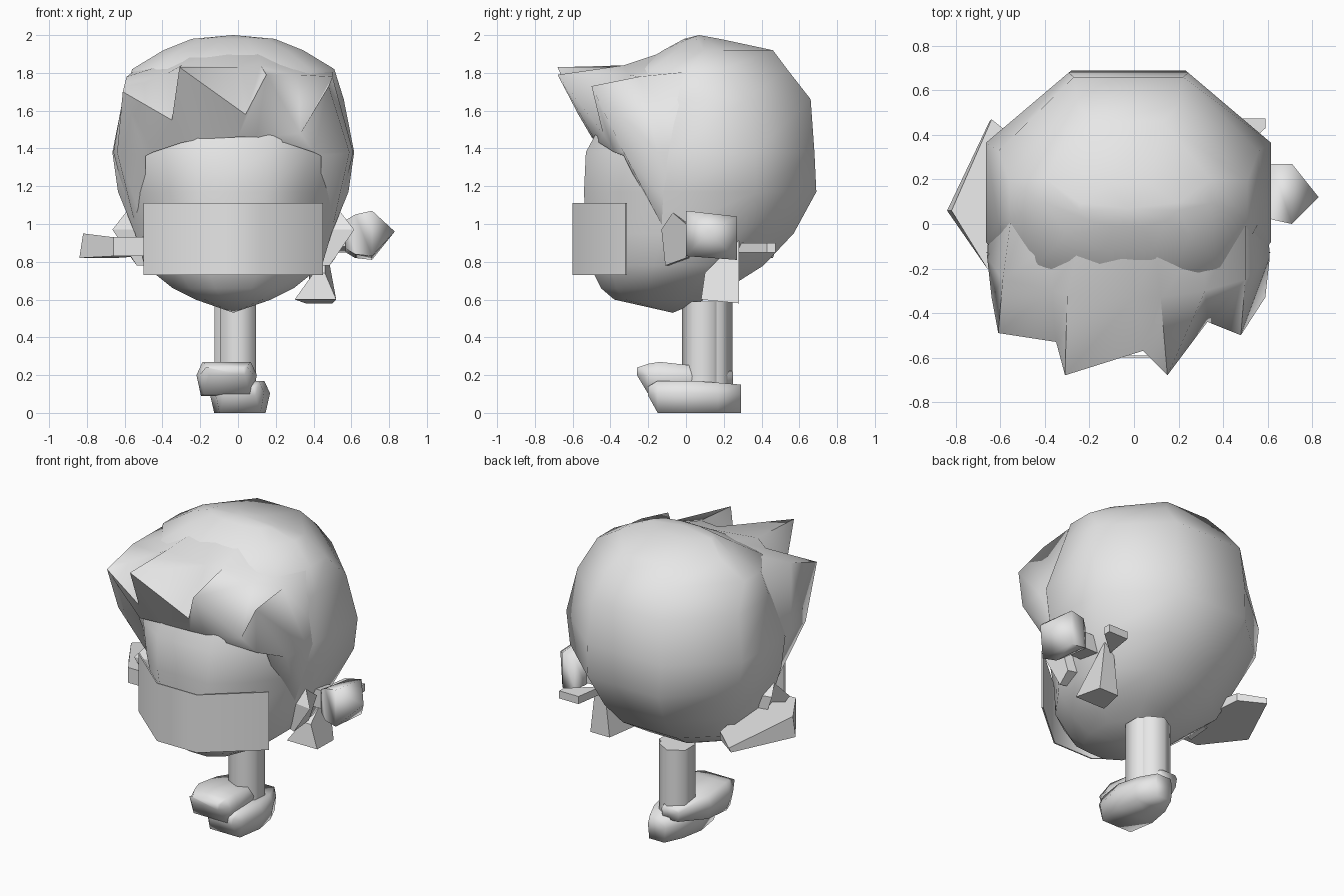
import bpy, bmesh, math

cube = bpy.data.objects.get("Cube")
if cube:
    bpy.data.objects.remove(cube, do_unlink=True)

grey = bpy.data.materials.new("light_grey")
grey.use_nodes = True
grey.diffuse_color = (0.8, 0.8, 0.8, 1)
grey.node_tree.nodes["Principled BSDF"].inputs["Base Color"].default_value = (0.8, 0.8, 0.8, 1)


def finish(name, bm, angle):
    mesh = bpy.data.meshes.new(name)
    bm.to_mesh(mesh)
    bm.free()
    mesh.materials.append(grey)
    obj = bpy.data.objects.new(name, mesh)
    bpy.context.collection.objects.link(obj)
    bpy.ops.object.select_all(action='DESELECT')
    obj.select_set(True)
    bpy.context.view_layer.objects.active = obj
    bpy.ops.object.shade_smooth_by_angle(angle=math.radians(angle))


def loft(name, rows, closed=True, start=None, end=None, angle=60):
    """Skin rows of points; start and end are optional poles."""
    bm = bmesh.new()
    grid = [[bm.verts.new(p) for p in row] for row in rows]
    n = len(rows[0])
    for a, b in zip(grid, grid[1:]):
        for i in range(n if closed else n - 1):
            j = (i + 1) % n
            bm.faces.new((a[i], a[j], b[j], b[i]))
    if closed:
        for pole, ring in ((start, grid[0]), (end, grid[-1])):
            if pole:
                tip = bm.verts.new(pole)
                for i in range(n):
                    bm.faces.new((ring[i], ring[(i + 1) % n], tip))
            else:
                bm.faces.new(ring)
        bmesh.ops.recalc_face_normals(bm, faces=bm.faces)
    finish(name, bm, angle)


def prism(name, outline, low, high, angle):
    """Extrude a flat outline upward."""
    loft(name, [[(x, y, z) for x, y in outline] for z in (low, high)], angle=angle)


CX = -0.025

# Head: stacked ten-sided rings (height, half width, front, back, cheek width, rear corner depth)
rings = [(0.60, 0.20, -0.38, 0.10, .76, .74), (0.66, 0.32, -0.45, 0.22, .72, .74),
         (0.78, 0.47, -0.51, 0.41, .64, .74), (0.95, 0.52, -0.53, 0.57, .6, .74),
         (1.17, 0.61, -0.54, 0.69, .6, .74), (1.38, 0.64, -0.53, 0.68, .62, .74),
         (1.66, 0.585, -0.38, 0.66, .76, .68), (1.82, 0.535, -0.28, 0.535, .76, .58),
         (1.92, 0.37, -0.12, 0.46, .76, .55), (1.98, 0.22, -0.01, 0.18, .76, .55)]


def head_ring(z, w, front, back, cheek, rear):
    half = [(0.3, 0), (cheek, 0.12), (1, 0.37), (1, rear), (0.42, 1)]
    section = half + [(-x, t) for x, t in reversed(half)]
    return [(CX + x * w, front + t * (back - front), z) for x, t in section]


loft("head", [head_ring(*r) for r in rings], start=(CX, -0.07, 0.53), end=(CX, 0.07, 2.0), angle=75)

# Spiky fringe: scalp line, crest, jagged edge, return to the forehead
roots = [(-.56, .08, 1.05), (-.65, .05, 1.38), (-.55, .05, 1.81), (-.37, -.08, 1.85), (-.25, -.1, 1.89),
         (0, -.12, 1.91), (.1, -.12, 1.91), (.31, -.08, 1.85), (.5, .05, 1.81), (.6, .05, 1.38),
         (.51, .08, 1.05)]
crest = [(-.57, -.03, 1.03), (-.66, -.15, 1.38), (-.59, -.25, 1.78), (-.37, -.3, 1.8), (-.3, -.32, 1.84),
         (0, -.33, 1.83), (.12, -.33, 1.84), (.32, -.3, 1.79), (.5, -.25, 1.78), (.61, -.15, 1.38),
         (.53, -.03, 1.03)]
edge = [(-.54, -.12, .98), (-.64, -.33, 1.38), (-.61, -.49, 1.70), (-.35, -.53, 1.55), (-.31, -.68, 1.83),
        (.04, -.57, 1.58), (.15, -.68, 1.79), (.33, -.44, 1.48), (.48, -.5, 1.73), (.59, -.33, 1.38),
        (.5, -.12, .98)]
brow = [(-.49, -.14, .98), (-.49, -.33, 1.36), (-.45, -.38, 1.38), (-.3, -.46, 1.43), (-.2, -.49, 1.45),
        (0, -.5, 1.46), (.1, -.49, 1.46), (.25, -.46, 1.43), (.4, -.38, 1.38), (.44, -.33, 1.36),
        (.44, -.14, .98)]
loft("fringe", [brow, edge, crest, roots], closed=False, angle=80)

# Face band: bent plate in front of the face
band = [(-.5, -.32), (-.17, -.6), (.12, -.6), (.45, -.32)]
inner = [(x * 0.99, y + 0.008) for x, y in reversed(band)]
prism("face_band", band + inner, 0.73, 1.11, 50)

# Ears
rim = [(-.13, .97), (-.07, 1.06), (0, 1.0), (0, .82), (-.11, .78)]
flare = [.64, .57, .6, .54, .51]
for side, label in ((1, "left"), (-1, "right")):
    loft(label + "_ear", [[(CX + side * 0.44, y + 0.03, z) for y, z in rim],
                          [(CX + side * f, y, z) for f, (y, z) in zip(flare, rim)]], angle=30)


def quad(x, y0, y1, z0, z1):
    return [(x, y0, z0), (x, y1, z0 - 0.02), (x, y1, z1 - 0.03), (x, y0, z1)]


# Left hand: blunt block with a pointed end, joined to the head by a wrist
loft("left_hand", [quad(.57, .05, .23, .87, 1.02), quad(.62, .02, .27, .84, 1.05), quad(.71, .0, .27, .83, 1.07)],
     end=(.83, .12, .96), angle=70)
loft("left_wrist", [quad(.42, .07, .22, .88, 1.0), quad(.6, .07, .22, .88, 1.0)])

# Left sleeve: small flared cuff below the head, with a flap behind the hand
loft("left_sleeve", [[(.30, .08, .60), (.52, .08, .60), (.50, .28, .58), (.36, .28, .58)],
                     [(.40, .10, .74), (.46, .10, .74), (.46, .28, .92), (.40, .28, .92)]], angle=30)
prism("left_sleeve_flap", [(.42, .28), (.59, .43), (.59, .475), (.45, .475)], .85, .9, 30)

# Right arm: sleeve reaching sideways, thinning toward the back
loft("right_arm", [[(-.45, -.2, .83), (-.66, -.2, .83), (-.84, .06, .82), (-.65, .46, .82), (-.5, .36, .83)],
                   [(-.45, -.2, .93), (-.66, -.2, .93), (-.82, .06, .95), (-.64, .47, .85), (-.5, .36, .88)]],
     angle=35)

# Legs: two overlapping six-sided columns
for label, cx, cy, low in (("left", 0.0, 0.09, 0.1), ("right", -0.03, 0.135, 0.15)):
    ring = [(cx + .11 * math.cos(math.radians(a)), cy + .11 * math.sin(math.radians(a)))
            for a in range(30, 390, 60)]
    prism(label + "_leg", ring, low, 0.59, 70)


def shoe(name, cx, w, stations):
    """Stations run toe to heel: y, bottom, top, width factor."""
    loft(name, [[(cx - w * k * .85, y, z0), (cx + w * k * .85, y, z0), (cx + w * k, y, (z0 + z1) / 2 + .02),
                 (cx + w * k * .8, y, z1), (cx - w * k * .8, y, z1), (cx - w * k, y, (z0 + z1) / 2 + .02)]
                for y, z0, z1, k in stations], angle=85)


# Shoes: the right one is lifted above the left one
shoe("left_shoe", 0.01, 0.16, [(-.2, .09, .14, .6), (-.15, 0, .17, .8), (.02, 0, .17, 1),
                               (.17, 0, .16, .8), (.29, 0, .15, .4)])
shoe("right_shoe", -0.06, 0.16, [(-.26, .2, .24, .7), (-.2, .1, .26, .9), (-.14, .09, .27, 1),
                                 (.04, .1, .25, .95), (.25, .14, .22, .4)])
